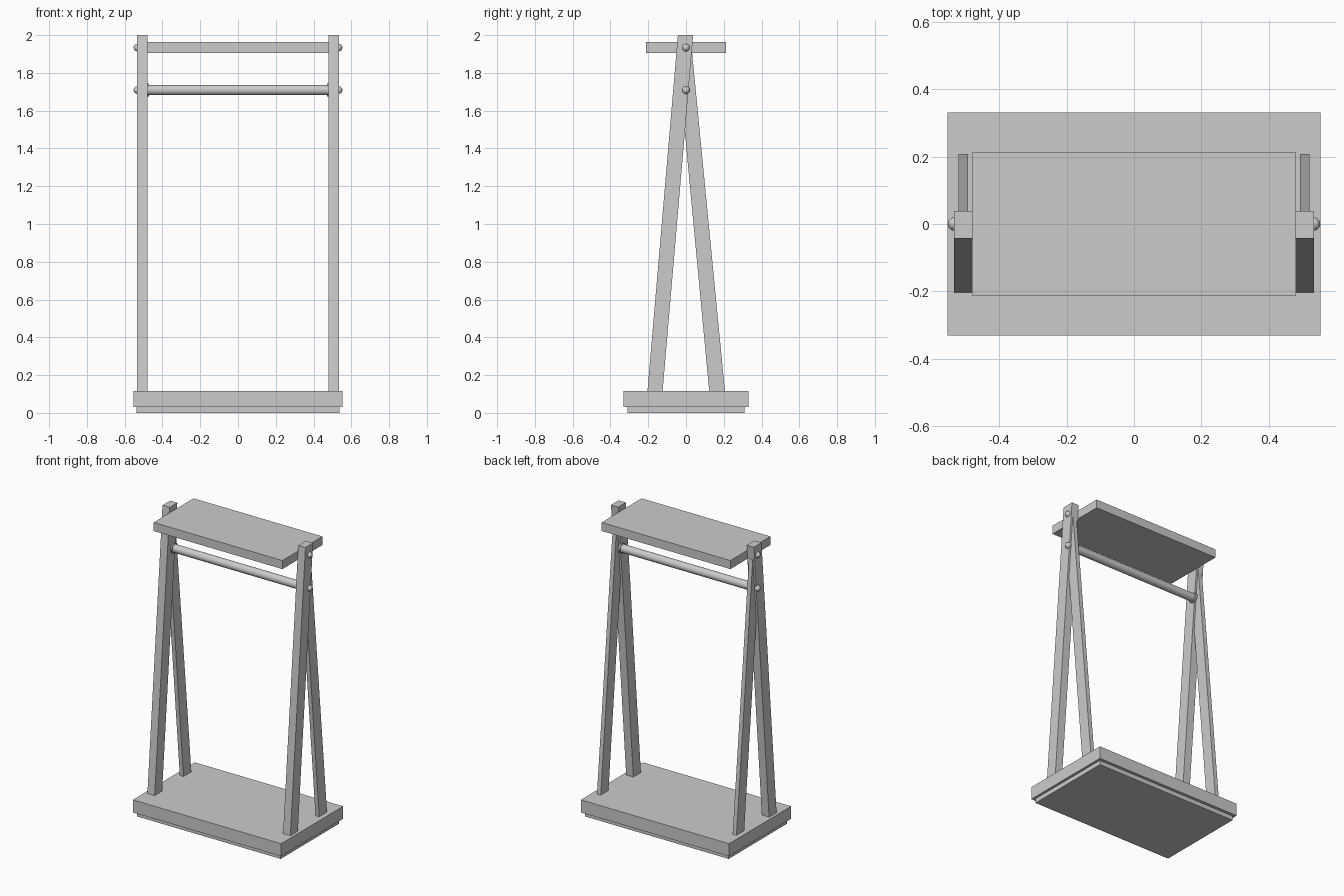
import bpy, bmesh
from math import pi

if "Cube" in bpy.data.objects:
    bpy.data.objects.remove(bpy.data.objects["Cube"])


def box(name, half_x, half_y, z0, z1):
    bpy.ops.mesh.primitive_cube_add(size=1, location=(0, 0, (z0 + z1) / 2))
    ob = bpy.context.object
    ob.name = name
    ob.scale = (2 * half_x, 2 * half_y, z1 - z0)
    bpy.ops.object.transform_apply(location=False, rotation=False, scale=True)
    return ob


def leg(name, x0, x1, profile):
    """Extrude a side profile of (y, z) points from x0 to x1."""
    mesh = bpy.data.meshes.new(name)
    bm = bmesh.new()
    face = bm.faces.new([bm.verts.new((x0, y, z)) for y, z in profile])
    ext = bmesh.ops.extrude_face_region(bm, geom=[face])
    moved = [g for g in ext["geom"] if isinstance(g, bmesh.types.BMVert)]
    bmesh.ops.translate(bm, verts=moved, vec=(x1 - x0, 0, 0))
    bmesh.ops.recalc_face_normals(bm, faces=bm.faces)
    bm.to_mesh(mesh)
    bm.free()
    ob = bpy.data.objects.new(name, mesh)
    bpy.context.collection.objects.link(ob)
    return ob


def rod(name, radius, x0, x1, z):
    bpy.ops.mesh.primitive_cylinder_add(vertices=32, radius=radius, depth=x1 - x0,
                                        location=((x0 + x1) / 2, 0, z),
                                        rotation=(0, pi / 2, 0))
    ob = bpy.context.object
    ob.name = name
    bpy.ops.object.shade_smooth_by_angle()
    return ob


# Base slab on a slightly inset plinth, and the top shelf
box("plinth", 0.537, 0.311, 0.0, 0.03)
box("base", 0.554, 0.331, 0.03, 0.115)
box("top_shelf", 0.481, 0.213, 1.905, 1.963)

# Side profiles: thick front leg runs to the top, thin back leg leans into it
front_profile = [(-0.204, 0.115), (-0.124, 0.115), (0.038, 2.0), (-0.043, 2.0)]
back_profile = [(0.123, 0.115), (0.206, 0.115), (0.032, 1.91), (-0.046, 1.91)]

RAIL_Z, SHELF_Z = 1.709, 1.934
for side, s in (("left", -1), ("right", 1)):
    leg(side + "_front_leg", s * 0.480, s * 0.534, front_profile)
    leg(side + "_back_leg", s * 0.493, s * 0.521, back_profile)
    # Collar where the rail meets the leg
    a, b = sorted((s * 0.472, s * 0.485))
    rod(side + "_rail_collar", 0.034, a, b, RAIL_Z)
    # Rounded bolt heads on the outer face
    for label, z in (("rail", RAIL_Z), ("shelf", SHELF_Z)):
        bpy.ops.mesh.primitive_uv_sphere_add(segments=24, ring_count=12, radius=0.02,
                                             location=(s * 0.533, 0, z))
        bpy.context.object.name = f"{side}_{label}_bolt"
        bpy.ops.object.shade_smooth()

# Hanging rail
rod("hanging_rail", 0.027, -0.485, 0.485, RAIL_Z)
